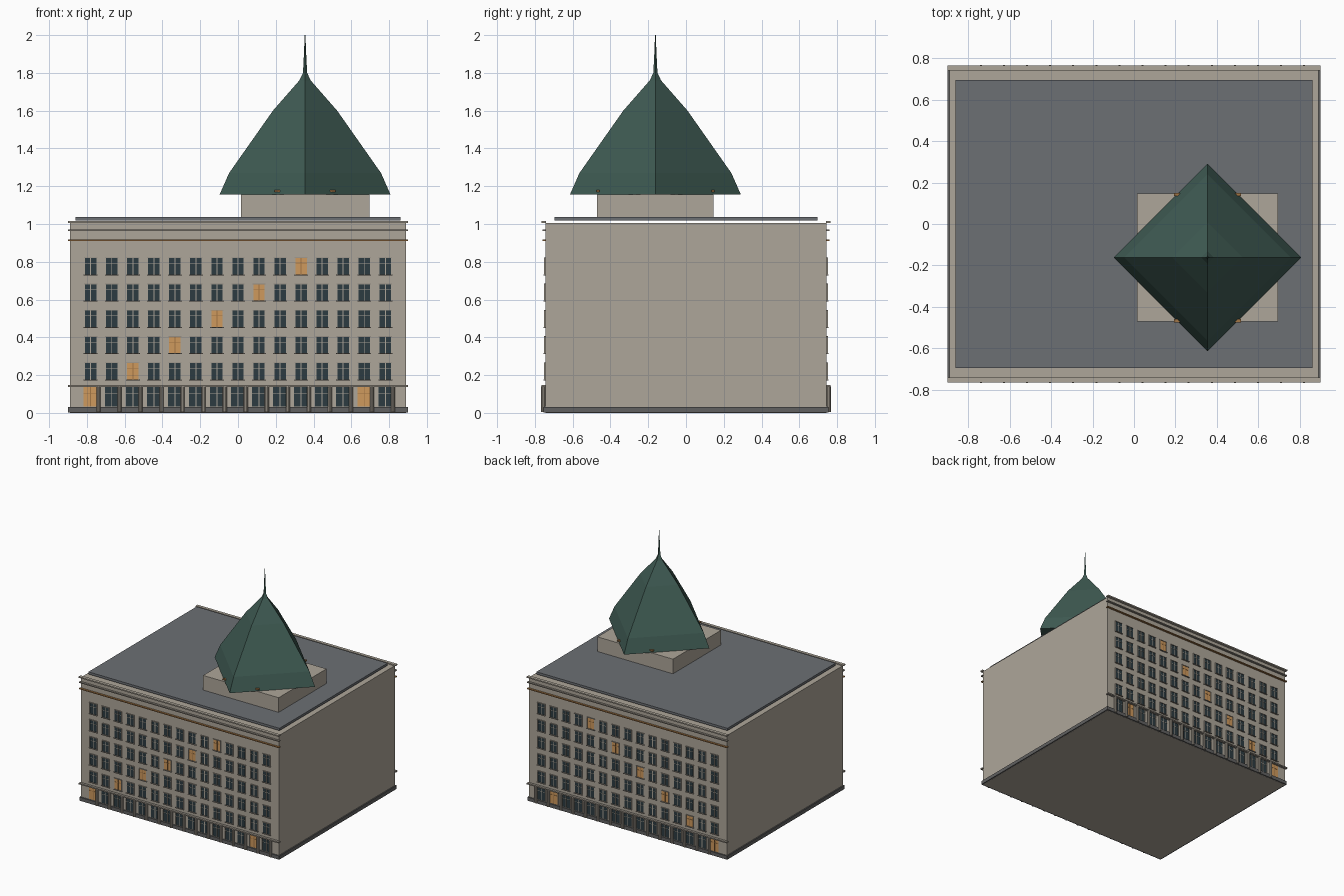
import bpy, bmesh
from math import cos, sin, pi

if "Cube" in bpy.data.objects:
    bpy.data.objects.remove(bpy.data.objects["Cube"], do_unlink=True)


def material(name, *rgb):
    m = bpy.data.materials.new(name)
    m.use_nodes = True
    m.diffuse_color = (*rgb, 1)
    m.node_tree.nodes["Principled BSDF"].inputs["Base Color"].default_value = (*rgb, 1)
    return m


STONE = material("beige stone", .42, .38, .32)
TRIM = material("dark stone trim", .30, .27, .23)
PLINTH = material("plinth grey", .12, .12, .12)
ROOF = material("roof grey", .15, .16, .175)
GREEN = material("green copper", .05, .105, .087)
GLASS = material("dark glass", .025, .043, .052)
LIT = material("lit window", .62, .32, .11)
BRONZE = material("bronze band", .36, .18, .06)


def build(name, bm, mat):
    bmesh.ops.recalc_face_normals(bm, faces=bm.faces)
    me = bpy.data.meshes.new(name)
    bm.to_mesh(me)
    bm.free()
    me.materials.append(mat)
    ob = bpy.data.objects.new(name, me)
    bpy.context.collection.objects.link(ob)
    return ob


def boxes(name, mat, items):
    """One object from boxes given as (x0, x1, y0, y1, z0, z1)."""
    bm = bmesh.new()
    for x0, x1, y0, y1, z0, z1 in items:
        vs = bmesh.ops.create_cube(bm, size=1)["verts"]
        for v in vs:
            v.co = ((x0 + x1) / 2 + v.co.x * (x1 - x0),
                    (y0 + y1) / 2 + v.co.y * (y1 - y0),
                    (z0 + z1) / 2 + v.co.z * (z1 - z0))
    return build(name, bm, mat)


def both(x0, x1, depth, z0, z1):
    """The same box on the front and the back wall."""
    return [(x0, x1, min(s * (WALL - .005), s * (WALL + depth)),
             max(s * (WALL - .005), s * (WALL + depth)), z0, z1) for s in (-1, 1)]


def lathe(name, mat, profile, sides, cx, cy):
    bm = bmesh.new()
    rings = [[bm.verts.new((cx + r * cos(2 * pi * i / sides), cy + r * sin(2 * pi * i / sides), z))
              for i in range(sides)] for r, z in profile]
    for a, b in zip(rings, rings[1:]):
        for i in range(sides):
            j = (i + 1) % sides
            bm.faces.new((a[i], a[j], b[j], b[i]))
    bm.faces.new(rings[0])
    bm.faces.new(rings[-1])
    return build(name, bm, mat)


WALL, SIDE, END = .745, .89, .9
COLS, STEP = 15, .1114

# Main block, plinth and flat roof
boxes("main_block", STONE, [(-SIDE, SIDE, -WALL, WALL, 0, 1.005)])
boxes("plinth", PLINTH, [(-END, END, -.755, .755, .001, .03)])
boxes("flat_roof", ROOF, [(-.86, .86, -.695, .695, 1.018, 1.037)])

# Horizontal bands on the front and back
boxes("top_cornice", STONE, both(-END, END, .02, 1.005, 1.015))
boxes("upper_band", TRIM, both(-END, END, .016, .962, .97))
boxes("bronze_band", BRONZE, both(-END, END, .016, .911, .918))
boxes("ground_floor_band", TRIM, both(-END, END, .02, .138, .148))

# Windows: row 0 is the shop floor, the rest are equal storeys
glass, lit, frames, lit_bars, sills = [], [], [], [], []
for row in range(6):
    for col in range(COLS):
        x = (col - (COLS - 1) / 2) * STEP
        if row:
            half, z0 = .031, .177 + .139 * (row - 1)
            z1 = z0 + .086
        else:
            half, z0, z1 = .038, .034, .138
        bright = col == 2 * row if row else col in (0, 13)
        (lit if bright else glass).extend(both(x - half, x + half, .002, z0, z1))
        bars = lit_bars if bright else frames
        split = z0 + (z1 - z0) * .68
        bars += both(x - .0025, x + .0025, .004, z0, z1)
        bars += both(x - half, x + half, .0035, split - .0015, split + .0015)
        for s in (-1, 1):
            e = x + s * (half + .001)
            frames += both(e - .002, e + .002, .006, z0, z1)
        if row:
            sills += both(x - .037, x + .037, .01, z0 - .005, z0)
            sills += both(x - .035, x + .035, .007, z1, z1 + .004)
boxes("dark_windows", GLASS, glass)
boxes("lit_windows", LIT, lit)
boxes("window_frames", STONE, frames)
boxes("lit_window_bars", BRONZE, lit_bars)
boxes("window_sills", TRIM, sills)

# Slim columns along the ground floor
for s, where in ((-1, "front"), (1, "back")):
    for col in range(COLS):
        x = (col - (COLS - 1) / 2) * STEP + .041
        lathe(f"{where}_column_{col}", STONE, [(.011, .005), (.011, .14)], 10, x, s * (WALL + .011))

# Tower base, pointed four-sided roof and spire
TX, TY = .355, -.162
boxes("tower_base", STONE, [(TX - .34, TX + .34, TY - .308, TY + .308, 1.036, 1.156)])
lathe("tower_roof", GREEN, [(.452, 1.157), (.402, 1.27), (.17, 1.6), (.03, 1.76),
                            (.011, 1.8), (.006, 1.9), (.002, 2)], 4, TX, TY)
boxes("tower_lamps", BRONZE, [(TX + s * .147 - .014, TX + s * .147 + .014, TY + t * .304 - .008,
                               TY + t * .304 + .008, 1.17, 1.18) for s in (-1, 1) for t in (-1, 1)])
